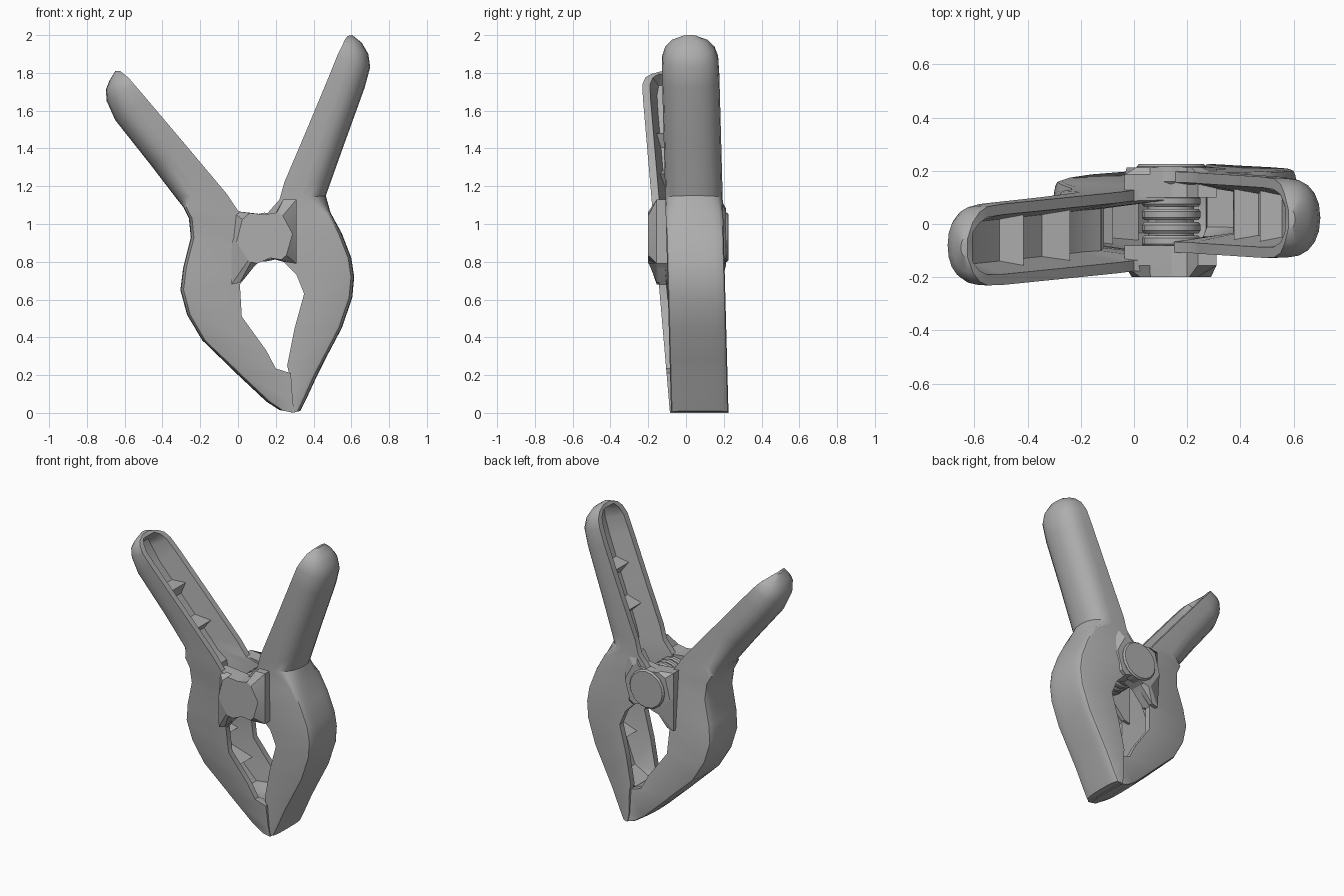
import bpy, bmesh, math
from mathutils import Vector

cube = bpy.data.objects.get("Cube")
if cube:
    bpy.data.objects.remove(cube)

grey = bpy.data.materials.new("plain grey")
grey.use_nodes = True
COLOUR = (0.42, 0.42, 0.42, 1)
grey.diffuse_color = COLOUR
grey.node_tree.nodes["Principled BSDF"].inputs["Base Color"].default_value = COLOUR


def loft(name, rings, angle=35):
    """Skin closed rings of points, cap both ends and shade by angle."""
    bm = bmesh.new()
    rows = [[bm.verts.new(p) for p in ring] for ring in rings]
    n = len(rows[0])
    for a, b in zip(rows, rows[1:]):
        for i in range(n):
            bm.faces.new((a[i], a[(i + 1) % n], b[(i + 1) % n], b[i]))
    bm.faces.new(rows[0])
    bm.faces.new(rows[-1])
    bmesh.ops.recalc_face_normals(bm, faces=bm.faces)
    mesh = bpy.data.meshes.new(name)
    bm.to_mesh(mesh)
    bm.free()
    mesh.materials.append(grey)
    ob = bpy.data.objects.new(name, mesh)
    bpy.context.collection.objects.link(ob)
    bpy.ops.object.select_all(action='DESELECT')
    ob.select_set(True)
    bpy.context.view_layer.objects.active = ob
    bpy.ops.object.shade_smooth_by_angle(angle=math.radians(angle))


WALL = 0.04
TIP_WIDTHS = (0.148, 0.13, 0.095, 0.035)


def channel_half(name, stations, y_base, y_lean):
    """Open channel from jaw tip to handle tip; each station is outer x, z, inner x, z."""
    tip_start = len(stations) - len(TIP_WIDTHS)
    rings, floors = [], []
    for k, (ox, oz, ix, iz) in enumerate(stations):
        outer, inner = Vector((ox, 0, oz)), Vector((ix, 0, iz))
        length = (outer - inner).length
        across = (outer - inner) / length
        from_tip = k - tip_start
        w = TIP_WIDTHS[from_tip] if from_tip >= 0 else 0.152
        handle = oz > 1.1
        crown = min(0.75 * length, 0.13) if handle else 0.03
        power = 0.9 if handle else 0.7
        hollow = 0.03 if k < 3 or from_tip > 1 else 0.65
        depth, gap = hollow * length, w - min(WALL, 0.4 * w)
        section = [(0, -w)]
        for j in range(11):
            a = math.pi * (j / 10 - 0.5)
            y = math.copysign(abs(math.sin(a)) ** power, a) * w
            section.append((length - crown + crown * max(0, math.cos(a)) ** power, y))
        section += [(0, w), (0, gap), (depth, gap * 0.7), (depth, -gap * 0.7), (0, -gap)]
        ring = []
        for s, y in section:
            p = inner + across * s
            p.y = y + y_base + y_lean * p.z
            ring.append(p)
        rings.append(ring)
        floors.append(ring[-4:])
    loft(name, rings)
    return floors


def ribs(name, floors, places):
    """Low wedge-shaped ribs across the inside of a channel."""
    for n, (k, t) in enumerate(places):
        top_b, low_b, low_f, top_f = (a.lerp(b, t) for a, b in zip(floors[k], floors[k + 1]))
        along = (floors[k + 1][1] - floors[k][1]).normalized() * 0.05
        sides = []
        for low, top in ((low_f, top_f), (low_b, top_b)):
            sides.append([low - along, low + along, low.lerp(top, 0.5)])
        loft(f"{name}_{n + 1}", sides)


# The two channel halves, jaw tip first
left_stations = [
    (.33, .01, .28, 0), (.36, .07, .27, .06), (.42, .2, .27, .21),
    (.46, .28, .26, .25), (.55, .45, .3, .45), (.605, .61, .35, .63),
    (.615, .72, .31, .73), (.6, .82, .24, .8), (.55, .95, .15, .88),
    (.49, 1.06, .15, 1.05), (.465, 1.15, .22, 1.13), (.49, 1.22, .245, 1.22),
    (.565, 1.43, .36, 1.49), (.67, 1.72, .485, 1.79), (.7, 1.83, .525, 1.89),
    (.69, 1.9, .55, 1.94), (.655, 1.96, .565, 1.975), (.605, 2, .58, 1.995)]
right_stations = [
    (.22, .015, .3, 0), (.15, .06, .29, .06), (-.01, .21, .28, .21),
    (-.03, .23, .2, .235), (-.19, .385, .15, .33), (-.27, .52, .02, .51),
    (-.305, .65, .01, .68), (-.29, .77, .09, .78), (-.25, .93, .14, .86),
    (-.26, 1.03, .13, 1.03), (-.29, 1.09, 0, 1.07), (-.33, 1.14, -.06, 1.16),
    (-.46, 1.31, -.27, 1.41), (-.65, 1.55, -.49, 1.67), (-.695, 1.65, -.55, 1.74),
    (-.7, 1.71, -.58, 1.775), (-.68, 1.76, -.605, 1.795), (-.65, 1.81, -.625, 1.81)]
left_floors = channel_half("left_clamp_half", left_stations, 0.073, -0.027)
right_floors = channel_half("right_clamp_half", right_stations, 0.067, -0.086)

# Stiffening ribs
rib_places = [(4, 0.2), (5, 0.3), (11, 0.5), (12, 0.4)]
ribs("left_rib", left_floors, rib_places)
ribs("right_rib", right_floors, rib_places)

PIVOT = Vector((0.14, 0, 0.93))


def hinge_plate(name, outline, y_inner, y_base, y_top, radius):
    """Plate whose sides slope up to a round face over the pivot."""
    base = [Vector((x, 0, z)) - PIVOT for x, z in outline]
    top = [d * min(1, radius / d.length) for d in base]
    loft(name, [[PIVOT + d + Vector((0, y, 0)) for d in ring]
                for y, ring in ((y_inner, base), (y_base, base), (y_top, top))], 15)


# Hinge plates on the front and the back
ears = [(-.035, 1.07), (.06, 1.06), (.14, 1.05), (.2, 1.06), (.24, 1.13), (.31, 1.13),
        (.31, .95), (.31, .79), (.24, .8), (.17, .82), (.1, .79), (.01, .69), (-.035, .68), (-.035, .9)]
hinge_plate("front_hinge_plate", ears, -0.08, -0.155, -0.2, 0.15)
hinge_plate("back_hinge_plate", ears, 0.1, 0.185, 0.212, 0.17)


def disc(name, radius, y0, y1, sides=16):
    rings = []
    for y, r in ((y0, radius * 0.93), (y0 + 0.01, radius), (y1 - 0.01, radius), (y1, radius * 0.93)):
        rings.append([PIVOT + Vector((r * math.cos(a), y, r * math.sin(a)))
                      for a in (math.tau * i / sides for i in range(sides))])
    loft(name, rings)


# Pivot cap on the back, and the coiled spring on its core
disc("back_pivot_cap", 0.13, 0.15, 0.226)
disc("pivot_core", 0.085, -0.14, 0.16)
for n in range(5):
    y = -0.085 + n * 0.05
    disc(f"spring_coil_{n + 1}", 0.11, y, y + 0.042)
